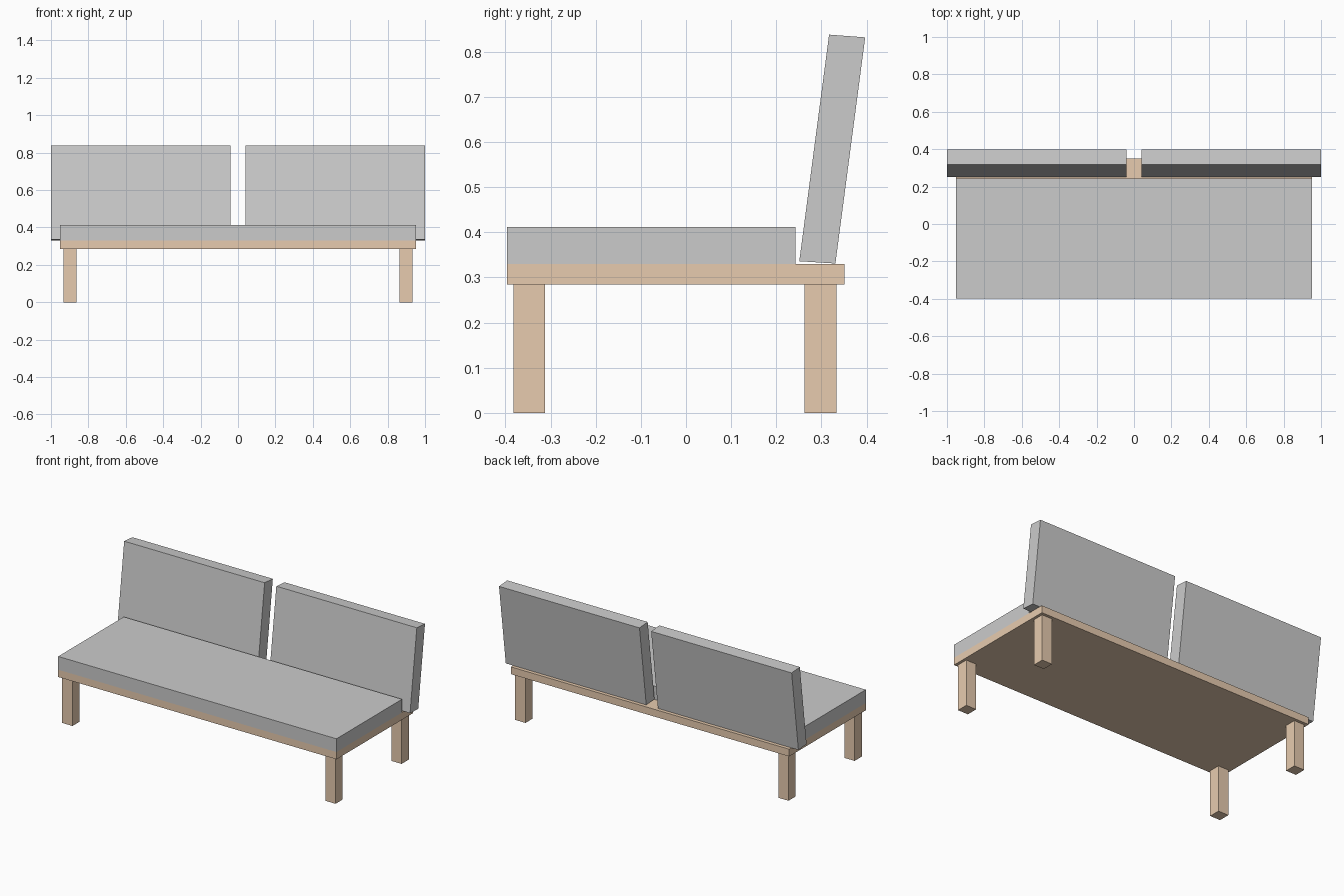
import bpy, bmesh

if "Cube" in bpy.data.objects:
    bpy.data.objects.remove(bpy.data.objects["Cube"])

wood = bpy.data.materials.new("wood")
wood.diffuse_color = (0.8, 0.6, 0.43, 1)
wood.use_nodes = True
wood.node_tree.nodes["Principled BSDF"].inputs["Base Color"].default_value = wood.diffuse_color


def prism(name, profile, x0, x1, mat=None):
    """Extrude a closed (y, z) profile along x."""
    bm = bmesh.new()
    face = bm.faces.new([bm.verts.new((x0, y, z)) for y, z in profile])
    ext = bmesh.ops.extrude_face_region(bm, geom=[face])
    moved = [v for v in ext["geom"] if isinstance(v, bmesh.types.BMVert)]
    bmesh.ops.translate(bm, verts=moved, vec=(x1 - x0, 0, 0))
    bmesh.ops.recalc_face_normals(bm, faces=bm.faces)
    mesh = bpy.data.meshes.new(name)
    bm.to_mesh(mesh)
    bm.free()
    obj = bpy.data.objects.new(name, mesh)
    bpy.context.collection.objects.link(obj)
    if mat:
        mesh.materials.append(mat)
    return obj


def box(name, x, y, z, mat=None):
    return prism(name, [(y[0], z[0]), (y[1], z[0]), (y[1], z[1]), (y[0], z[1])], *x, mat)


# Wooden platform and the seat cushion on it
box("platform", (-0.951, 0.951), (-0.397, 0.351), (0.285, 0.33), wood)
box("seat_cushion", (-0.951, 0.951), (-0.397, 0.243), (0.33, 0.412))

# Leaning back cushion profile
back = [(0.251, 0.336), (0.331, 0.331), (0.397, 0.832), (0.317, 0.838)]

for side, s in (("left", -1), ("right", 1)):
    prism(f"{side}_back_cushion", back, s * 0.04, s * 1.0)
    # Square legs
    for end, y in (("front", -0.347), ("back", 0.298)):
        cx = s * 0.899
        box(f"{end}_{side}_leg", (cx - 0.035, cx + 0.035),
            (y - 0.035, y + 0.035), (0, 0.285), wood)
